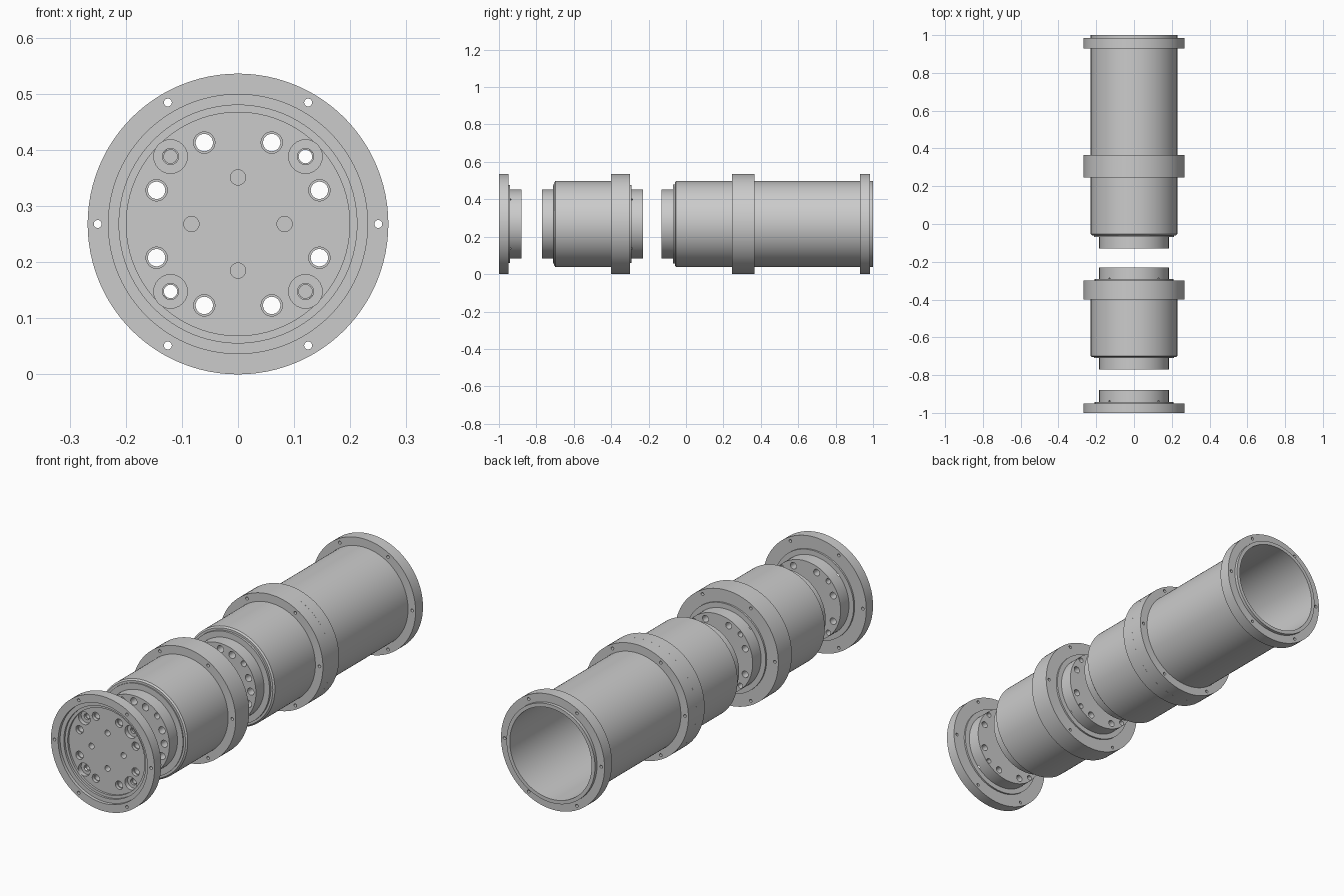
import bpy, bmesh
from math import sin, cos, pi, radians

if "Cube" in bpy.data.objects:
    bpy.data.objects.remove(bpy.data.objects["Cube"])

CZ = 0.268   # height of the common axis
R = 0.268    # flange radius


def revolve(bm, prof, cx=0.0, cz=CZ, n=96, closed=False):
    """Spin (radius, y) points round an axis parallel to y."""
    rings = []
    for r, y in prof:
        if r == 0:
            rings.append([bm.verts.new((cx, y, cz))] * n)
        else:
            rings.append([bm.verts.new((cx + r * cos(2 * pi * i / n), y,
                                        cz + r * sin(2 * pi * i / n))) for i in range(n)])
    pairs = list(zip(rings, rings[1:]))
    if closed:
        pairs.append((rings[-1], rings[0]))
    for a, b in pairs:
        for i in range(n):
            j = (i + 1) % n
            quad = list(dict.fromkeys((a[i], a[j], b[j], b[i])))
            bm.faces.new(quad)


def to_object(name, bm):
    bmesh.ops.recalc_face_normals(bm, faces=bm.faces[:])
    me = bpy.data.meshes.new(name)
    bm.to_mesh(me)
    bm.free()
    ob = bpy.data.objects.new(name, me)
    bpy.context.collection.objects.link(ob)
    return ob


def make(name, prof, holes, closed=False):
    """Revolved part with drilled holes; a hole is (radius, degrees, profile)."""
    bm = bmesh.new()
    revolve(bm, prof, closed=closed)
    ob = to_object(name, bm)
    bm = bmesh.new()
    for rad, deg, hp in holes:
        a = radians(deg)
        revolve(bm, hp, rad * cos(a), CZ + rad * sin(a), n=24)
    cutter = to_object("hole_cutter", bm)
    cutter.hide_render = True
    mod = ob.modifiers.new("holes", 'BOOLEAN')
    mod.object, mod.operation, mod.solver = cutter, 'DIFFERENCE', 'EXACT'
    bpy.ops.object.select_all(action='DESELECT')
    bpy.context.view_layer.objects.active = ob
    ob.select_set(True)
    bpy.ops.object.modifier_apply(modifier=mod.name)
    bpy.data.objects.remove(cutter)
    bpy.ops.object.shade_smooth_by_angle(angle=radians(30))
    return ob


def drill(r, y0, y1):
    return [(0, y0), (r, y0), (r, y1), (0, y1)]


def flange_holes(y0, y1):
    return [(0.25, 60 * k, drill(0.007, y0, y1)) for k in range(6)]


def end_cap(name, y):
    """Flanged disc with a stepped front recess and a rear boss."""
    prof = [(0, y + .035), (.199, y + .035), (.199, y + .025), (.212, y + .025),
            (.212, y + .015), (.231, y + .015), (.231, y), (R, y), (R, y + .05),
            (.208, y + .05), (.208, y + .058), (.184, y + .058), (.184, y + .12), (0, y + .12)]
    holes = flange_holes(y - .02, y + .07)
    # stepped through holes, counterbored holes on the diagonals, blind holes in the middle
    step = [(0, y), (.019, y), (.019, y + .05), (.0155, y + .05), (.0155, y + .15), (0, y + .15)]
    bore = [(0, y), (.030, y), (.030, y + .055), (.0145, y + .055), (.0145, y + .065),
            (.012, y + .065), (.012, y + .15), (0, y + .15)]
    for q in range(4):
        holes += [(.157, 90 * q + 22.5, step), (.157, 90 * q + 67.5, step),
                  (.170, 90 * q + 45, bore), (.083, 90 * q, drill(.0135, y, y + .07))]
    return make(name, prof, holes)


def plug(name, y):
    """Bulkhead with a front boss, seated in the front of a tube."""
    prof = [(0, y), (.184, y), (.184, y + .06), (.212, y + .06), (.212, y + .07),
            (.2115, y + .11), (0, y + .11)]
    holes = []
    for k in range(16):
        a = 22.5 * k
        if a in (135, 315):
            continue
        holes.append((.170 if a in (45, 225) else .157, a,
                      drill(.0135 if a in (45, 225) else .0165, y - .02, y + .15)))
    return make(name, prof, holes)


def tube(name, y0, y1, flanges, lip):
    """Open tube; flanges are (start, end), lip is the y of the rear spigot end."""
    prof = [(.212, y0), (.222, y0), (.229, y0 + .006)] if flanges[0][0] > y0 else [(.212, y0)]
    for a, b in flanges:
        prof += [(.229, a)] if a > y0 else []
        prof += [(R, a), (R, b), (.229, b)]
    prof += [(.229, lip), (.212, lip)]
    holes = []
    for a, b in flanges:
        holes += flange_holes(a - .02, b + .02)
    return make(name, prof, holes, closed=True)


# front cap on its own
end_cap("front_cap", -1.0)

# short middle module
plug("middle_bulkhead", -.77)
tube("middle_tube", -.705, -.35, [(-.40, -.35)], -.336)
end_cap("middle_rear_cap", -.35)

# long rear module of two bolted tubes
plug("rear_bulkhead", -.13)
tube("rear_front_tube", -.06, .305, [(.245, .305)], .3051)
tube("rear_long_tube", .3052, 1.0, [(.3052, .365), (.93, .985)], 1.0)
